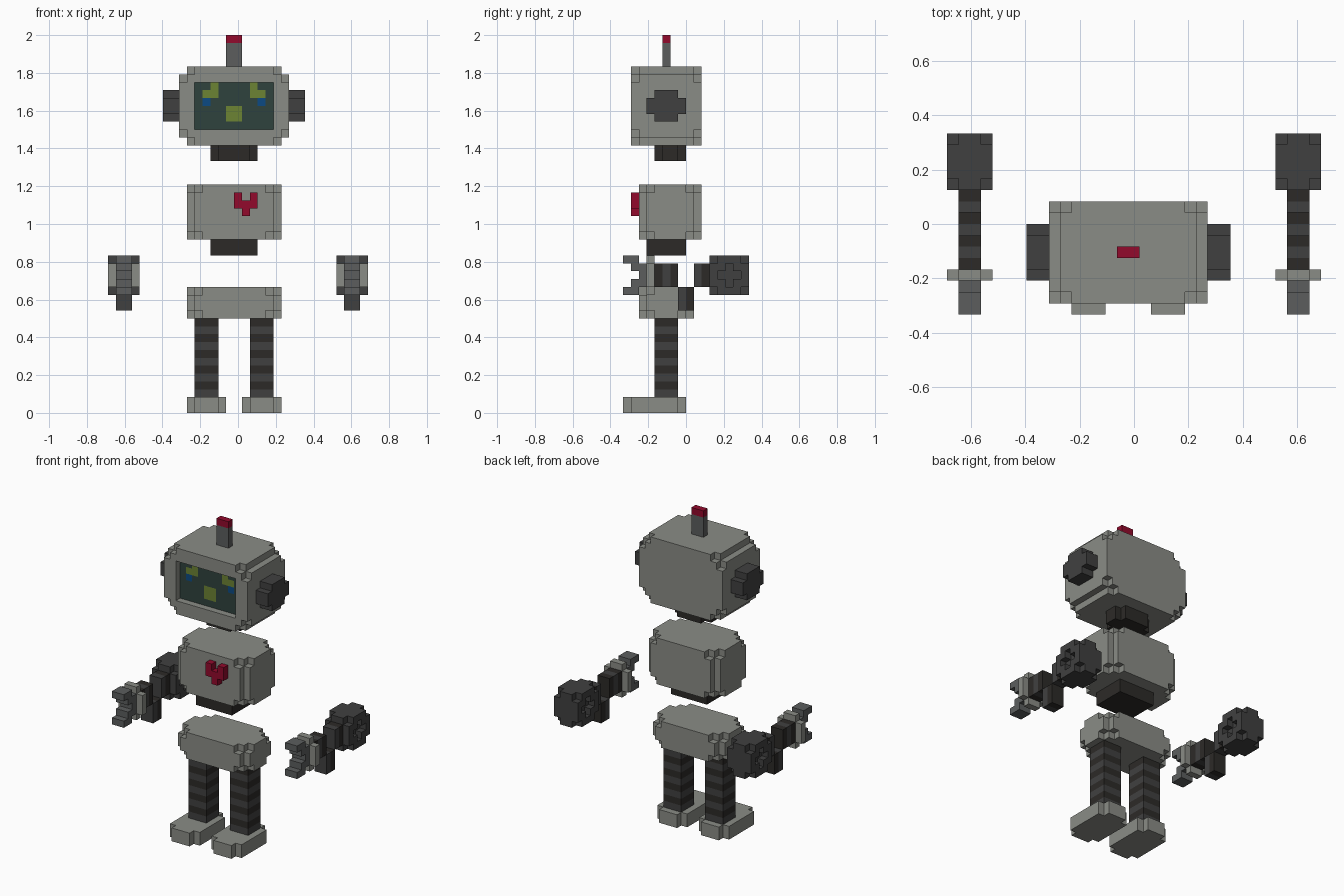
import bpy, bmesh
from itertools import product

if "Cube" in bpy.data.objects:
    bpy.data.objects.remove(bpy.data.objects["Cube"])

U = 1 / 24                      # edge length of one cube
X_SHIFT = -0.5                  # the body sits half a cube left of centre

COLOURS = {"dark": (48, 46, 44), "charcoal": (66, 66, 66), "steel": (92, 94, 94),
           "screen": (50, 68, 64), "green": (108, 130, 55), "blue": (20, 75, 130),
           "red": (145, 18, 48), "body": (137, 139, 133)}
MATS = {}
for key, rgb in COLOURS.items():
    MATS[key] = bpy.data.materials.new(key)
    MATS[key].diffuse_color = [(c / 255) ** 2.2 for c in rgb] + [1]


def box(xs, ys, zs, colour="body"):
    """Solid block of cubes as {cell: colour}; a callable colour makes stripes."""
    return {c: colour(c) if callable(colour) else colour
            for c in product(range(*xs), range(*ys), range(*zs))}


def rounded(xs, ys, zs, axis, colour="body", corners=True):
    """Block with the four edges along one axis removed, and stepped corners."""
    cells = {}
    for c, col in box(xs, ys, zs, colour).items():
        d = [min(p - r[0], r[1] - 1 - p) for p, r in zip(c, (xs, ys, zs))]
        on_edge = sum(d) - d[axis] == 0
        if not on_edge and not (corners and sum(d) <= 1):
            cells[c] = col
    return cells


def stripes(axis, phase):
    return lambda c: "dark" if (c[axis] + phase) % 2 == 0 else "charcoal"


def mirror(cells, centre):
    """Mirror cells in x; centre 0 mirrors about cell 0, -1 about the body plane."""
    return {(centre - x, y, z): col for (x, y, z), col in cells.items()}


def build(name, cells):
    """Make one object from the outer faces of its cubes."""
    bm = bmesh.new()
    verts = {}
    used = sorted(set(cells.values()))

    def vert(p):
        if p not in verts:
            verts[p] = bm.verts.new(((p[0] + X_SHIFT) * U, p[1] * U, p[2] * U))
        return verts[p]

    for c, col in cells.items():
        for axis, side in product(range(3), (0, 1)):
            near = list(c)
            near[axis] += 2 * side - 1
            if tuple(near) in cells:
                continue
            ring = []
            for a, b in ((0, 0), (1, 0), (1, 1), (0, 1)):
                p = list(c)
                p[axis] += side
                p[(axis + 1) % 3] += a
                p[(axis + 2) % 3] += b
                ring.append(vert(tuple(p)))
            bm.faces.new(ring if side else ring[::-1]).material_index = used.index(col)
    bmesh.ops.dissolve_limit(bm, angle_limit=0.01, verts=bm.verts[:],
                             edges=bm.edges[:], delimit={'MATERIAL'})
    mesh = bpy.data.meshes.new(name)
    bm.to_mesh(mesh)
    bm.free()
    for col in used:
        mesh.materials.append(MATS[col])
    bpy.context.collection.objects.link(bpy.data.objects.new(name, mesh))


# Head with a recessed screen; the face is painted on the screen
head = rounded((-7, 7), (-7, 2), (34, 44), 1)
for c in box((-5, 5), (-7, -6), (36, 42)):
    del head[c]
head.update(box((-5, 5), (-6, -5), (36, 42), "screen"))
eye = {(-4, -6, 40): "green", (-3, -6, 40): "green",
       (-3, -6, 41): "green", (-4, -6, 39): "blue"}
head.update(eye)
head.update(mirror(eye, -1))
head.update(box((-1, 1), (-6, -5), (37, 39), "green"))
build("head", head)

# Ears, antenna and neck
ear = rounded((-9, -7), (-5, 0), (37, 41), 0, "charcoal", False)
build("left_ear", ear)
build("right_ear", mirror(ear, -1))
build("antenna", {**box((-1, 1), (-3, -2), (44, 47), "steel"),
                  **box((-1, 1), (-3, -2), (47, 48), "red")})
build("neck", rounded((-3, 3), (-4, 0), (32, 34), 2, "dark", False))

# Torso, heart, waist and pelvis
build("torso", rounded((-6, 6), (-6, 2), (22, 29), 2))
heart = box((0, 3), (-7, -6), (26, 28), "red")
del heart[(1, -7, 27)]
heart[(1, -7, 25)] = "red"
build("heart", heart)
build("waist", box((-3, 3), (-5, 0), (20, 22), "dark"))
build("pelvis", rounded((-6, 6), (-6, 1), (12, 16), 2))

# Striped legs and feet
leg = box((-5, -2), (-4, -1), (2, 12), stripes(2, 1))
foot = rounded((-6, -1), (-8, 0), (0, 2), 2, "body", False)
for side, flip in (("left", False), ("right", True)):
    build(side + "_leg", mirror(leg, -1) if flip else leg)
    build(side + "_foot", mirror(foot, -1) if flip else foot)

# Shoulder block: corner cubes cut, cross-shaped recess on both sides
shoulder = box((-16, -12), (3, 8), (15, 20), "charcoal")
for c in product((-16, -13), (3, 7), (15, 19)):
    del shoulder[c]
for x in (-16, -13):
    for y, z in ((5, 17), (4, 17), (6, 17), (5, 16), (5, 18)):
        del shoulder[(x, y, z)]

# Arm tube that dips in the middle
tube = {}
for ys, zs in (((1, 3), (16, 19)), ((-1, 1), (13, 16)), ((-4, -1), (16, 19))):
    tube.update(box((-15, -13), ys, zs, stripes(1, 0)))

# Cuff and open claw
cuff = rounded((-16, -12), (-5, -4), (15, 20), 1, "body", False)
claw = {}
for z, ys in ((15, (-8, -6)), (16, (-7, -5)), (17, (-6, -5)),
              (18, (-7, -5)), (19, (-8, -6))):
    claw.update(box((-15, -13), ys, (z, z + 1), "steel"))

for part, cells in (("shoulder", shoulder), ("arm", tube), ("cuff", cuff), ("claw", claw)):
    build("left_" + part, cells)
    build("right_" + part, mirror(cells, 0))

for m in bpy.data.materials:
    if m.users and not m.is_grease_pencil:
        m.use_nodes = True
        m.node_tree.nodes["Principled BSDF"].inputs["Base Color"].default_value = m.diffuse_color
